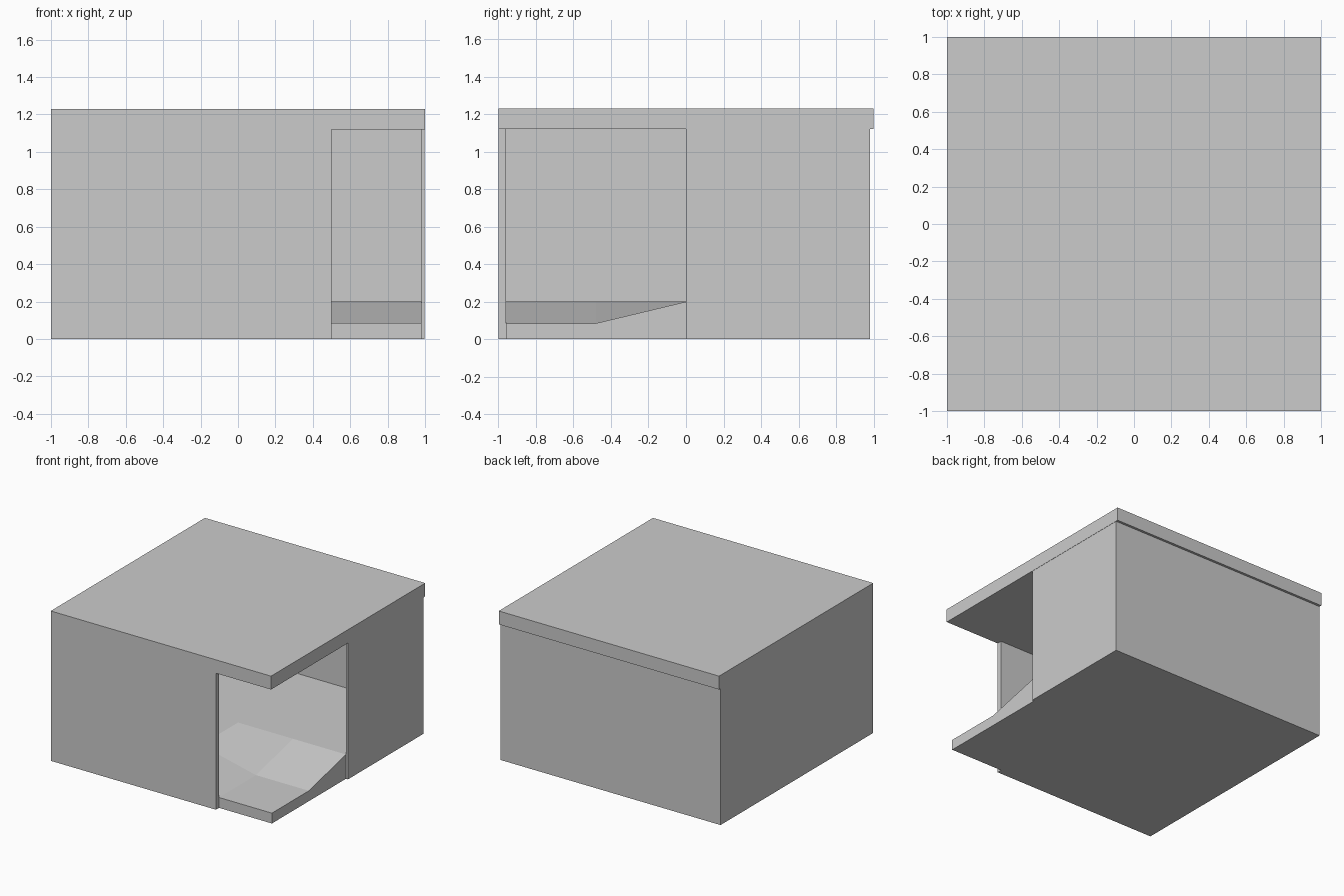
import bpy, bmesh

if "Cube" in bpy.data.objects:
    bpy.data.objects.remove(bpy.data.objects["Cube"])


def box(name, x, y, z):
    bm = bmesh.new()
    bmesh.ops.create_cube(bm, size=1)
    for v in bm.verts:
        for i, (lo, hi) in enumerate((x, y, z)):
            v.co[i] = hi if v.co[i] > 0 else lo
    return finish(name, bm)


def finish(name, bm):
    bmesh.ops.recalc_face_normals(bm, faces=bm.faces)
    mesh = bpy.data.meshes.new(name)
    bm.to_mesh(mesh)
    bm.free()
    obj = bpy.data.objects.new(name, mesh)
    bpy.context.collection.objects.link(obj)
    return obj


ROOF, TOP = 1.12, 1.23

# Roof slab and thin walls, leaving the front right corner open
box("roof", (-1, 1), (-1, 1), (ROOF, TOP))
box("front_wall", (-1, 0.5), (-1, -0.96), (0, ROOF))
box("left_wall", (-1, -0.98), (-0.96, 0.98), (0, ROOF))
box("back_wall", (-0.98, 0.98), (0.96, 0.98), (0, ROOF))
box("right_wall", (0.98, 0.998), (0, 0.98), (0, ROOF))

# Raised floor that dips down to a low landing at the open corner
xs = (-0.98, 0, 0.5, 0.98)
ys = (-0.96, -0.48, 0, 0.96)
bm = bmesh.new()
grid = [[bm.verts.new((x, y, 0.085 if x >= 0.5 and y <= -0.48 else 0.2))
         for y in ys] for x in xs]
faces = [bm.faces.new((grid[i][j], grid[i + 1][j], grid[i + 1][j + 1], grid[i][j + 1]))
         for i in range(3) for j in range(3)]
ext = bmesh.ops.extrude_face_region(bm, geom=faces, use_keep_orig=True)
for v in ext["geom"]:
    if isinstance(v, bmesh.types.BMVert):
        v.co.z = 0
finish("floor", bm)
